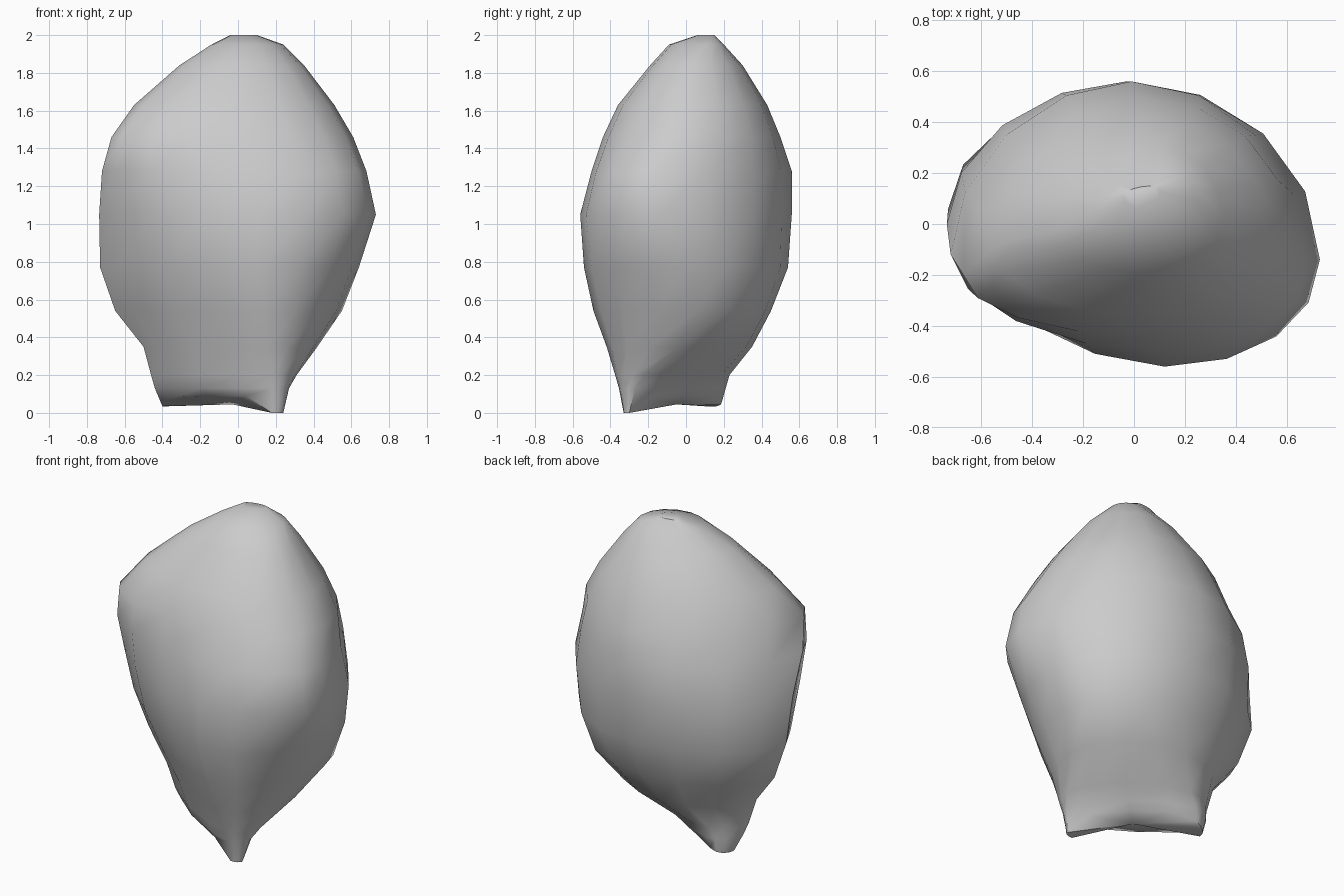
import bpy
import math
from mathutils import Vector

old = bpy.data.objects.get("Cube")
if old:
    bpy.data.objects.remove(old, do_unlink=True)

STEPS = 4  # points in each quarter of a ring

# Each ring: height, then the left-hand, front, right-hand and back extremes (x, y)
RINGS = [
    (.09, (-.40, .10), (.18, -.33), (.24, -.30), (-.30, .19)),
    (.13, (-.44, .07), (.18, -.355), (.27, -.27), (-.28, .21)),
    (.20, (-.46, .04), (.18, -.375), (.31, -.22), (-.22, .23)),
    (.35, (-.50, .02), (.16, -.42), (.42, -.04), (-.08, .35)),
    (.54, (-.65, .06), (.14, -.49), (.55, .06), (0, .45)),
    (.77, (-.73, .06), (.11, -.54), (.64, 0), (0, .54)),
    (1.05, (-.735, 0), (.12, -.56), (.73, -.14), (-.03, .56)),
    (1.28, (-.72, -.12), (.10, -.50), (.68, -.16), (-.01, .56)),
    (1.46, (-.67, -.20), (.06, -.44), (.61, -.03), (.02, .50)),
    (1.63, (-.55, -.09), (.03, -.36), (.51, .01), (.04, .43)),
    (1.84, (-.31, -.02), (.02, -.19), (.35, .03), (.09, .30)),
    (1.95, (-.14, .05), (.03, -.09), (.24, .10), (.12, .20)),
    (2.0, (-.04, .11), (.04, .06), (.10, .13), (.07, .15)),
]


def arc(a, b, swap, power):
    """Quarter of a superellipse from extreme a to extreme b."""
    cx, cy = (a[0], b[1]) if swap else (b[0], a[1])
    for i in range(STEPS):
        t = math.pi / 2 * i / STEPS
        u, w = math.cos(t) ** (2 / power), math.sin(t) ** (2 / power)
        yield (cx + (a[0] - cx) * u + (b[0] - cx) * w,
               cy + (a[1] - cy) * u + (b[1] - cy) * w)


def ring_points(z, left, front, right, back):
    # The front left flank is flatter low down, and the base narrows to a bar
    flank = min(2, max(1.35, .95 + .7 * z))
    rest = min(2, 1.2 + 2 * z)
    pts = list(arc(left, front, False, flank))
    pts += arc(front, right, True, 2.1)
    pts += arc(right, back, False, rest)
    pts += arc(back, left, True, 1.88)
    return [Vector((x, y, z)) for x, y in pts]


# Stack the rings into one closed skin
count = 4 * STEPS
verts = [p for ring in RINGS for p in ring_points(*ring)]

# Pull the base down into two blunt feet
for p in verts[:count]:
    for foot, low in ((Vector((.20, -.32)), 0), (Vector((-.37, .13)), .035)):
        near = max(0, 1 - (p.xy - foot).length / .15)
        p.z += (low - p.z) * min(1, near * 1.5)

faces = []
for r in range(len(RINGS) - 1):
    for i in range(count):
        j = (i + 1) % count
        lo, hi = r * count, (r + 1) * count
        faces.append((lo + i, lo + j, hi + j, hi + i))
faces.append(tuple(range(len(verts) - count, len(verts))))

# Underside sags a little between the feet
verts.append(Vector((-.03, -.05, .045)))
faces += [((i + 1) % count, i, len(verts) - 1) for i in range(count)]

mesh = bpy.data.meshes.new("boulder")
mesh.from_pydata(verts, [], faces)
mesh.update()
boulder = bpy.data.objects.new("boulder", mesh)
bpy.context.collection.objects.link(boulder)

# Plain grey stone
stone = bpy.data.materials.new("grey stone")
stone.use_nodes = True
grey = (.6, .6, .6, 1)
stone.diffuse_color = grey
stone.node_tree.nodes["Principled BSDF"].inputs["Base Color"].default_value = grey
mesh.materials.append(stone)

bpy.ops.object.select_all(action="DESELECT")
boulder.select_set(True)
bpy.context.view_layer.objects.active = boulder
bpy.ops.object.shade_smooth_by_angle(angle=math.radians(40))
